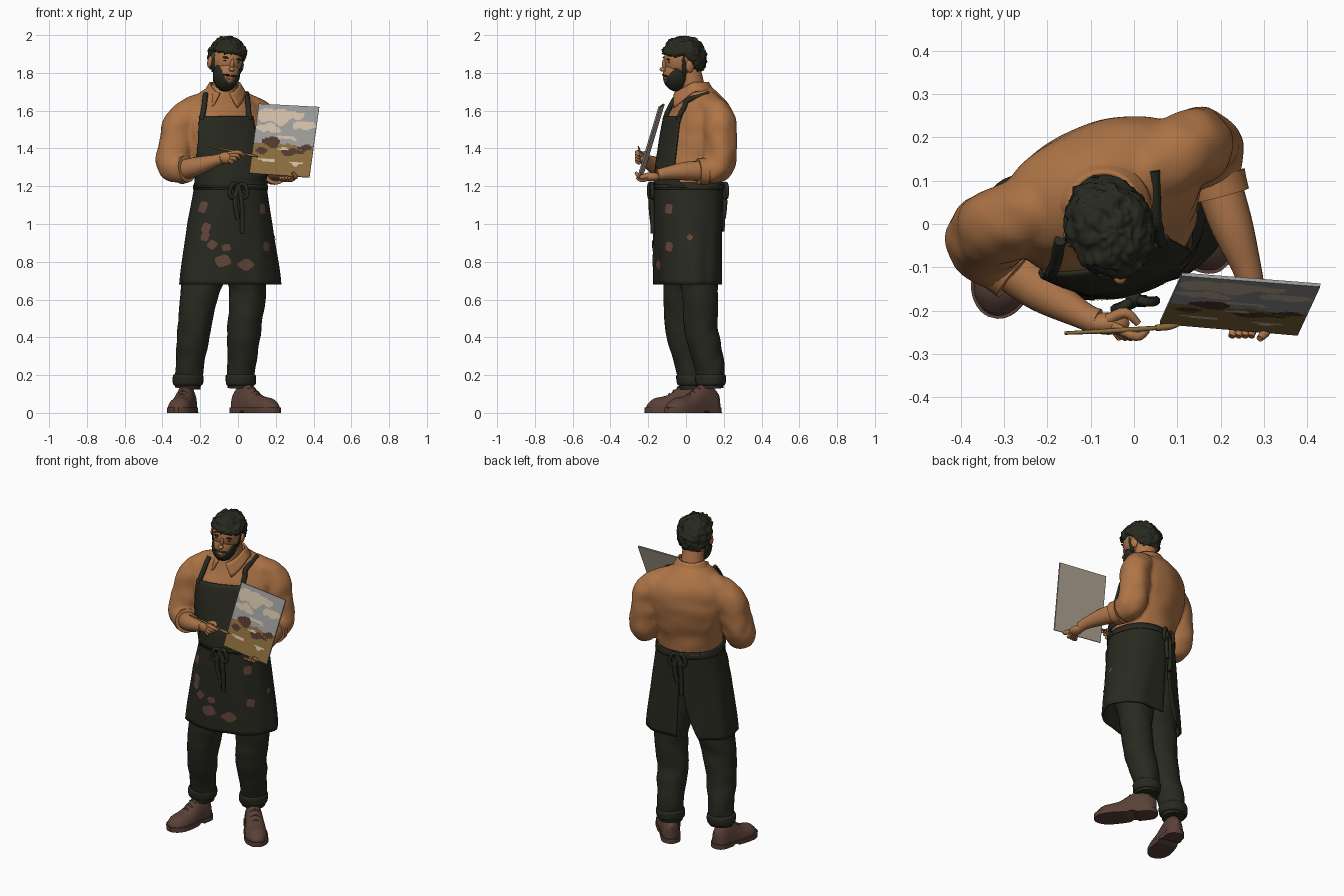
import bpy, bmesh, math
from mathutils import Vector, Matrix, noise

if "Cube" in bpy.data.objects:
    bpy.data.objects.remove(bpy.data.objects["Cube"])

def material(name, r, g, b):
    m = bpy.data.materials.new(name)
    m.diffuse_color = (r, g, b, 1)
    m.use_nodes = True
    m.node_tree.nodes["Principled BSDF"].inputs["Base Color"].default_value = m.diffuse_color
    return m

SHIRT = material("shirt_tan", .42, .175, .062)
SKIN = material("skin", .42, .18, .07)
CLOTH = HAIR = material("dark_cloth_and_hair", .021, .022, .014)
SHOE = material("shoe_brown", .10, .052, .038)
SPOT = material("spot_brown", .13, .062, .042)
CREAM = material("paint_cream", .62, .50, .38)
GREY = material("paint_grey", .32, .32, .31)
GOLD = material("paint_ochre", .25, .15, .045)
UMBER = material("paint_umber", .08, .04, .028)
BACK = material("canvas_back", .42, .36, .28)

# ---------- helpers ----------
def finish(bm, name, mats, thick=0, angle=50):
    me = bpy.data.meshes.new(name)
    bm.to_mesh(me)
    bm.free()
    ob = bpy.data.objects.new(name, me)
    bpy.context.collection.objects.link(ob)
    for m in mats:
        me.materials.append(m)
    if thick:
        s = ob.modifiers.new("thickness", 'SOLIDIFY')
        s.thickness, s.offset = thick, 0
    bpy.ops.object.select_all(action='DESELECT')
    ob.select_set(True)
    bpy.context.view_layer.objects.active = ob
    bpy.ops.object.shade_smooth_by_angle(angle=math.radians(angle))
    return ob

def patch(name, f, nu, nv, mats, thick=0, caps=False, paint=None):
    """Grid surface from f(u, v); caps=True welds it into a closed tube."""
    bm = bmesh.new()
    vs = [[bm.verts.new(f(i / nu, j / nv)) for i in range(nu + 1)] for j in range(nv + 1)]
    for j in range(nv):
        for i in range(nu):
            fa = bm.faces.new((vs[j][i], vs[j][i+1], vs[j+1][i+1], vs[j+1][i]))
            if paint:
                fa.material_index = paint((i + .5) / nu, (j + .5) / nv)
    if caps:
        bmesh.ops.remove_doubles(bm, verts=bm.verts[:], dist=1e-5)
        bmesh.ops.holes_fill(bm, edges=bm.edges[:], sides=0)
        bmesh.ops.recalc_face_normals(bm, faces=bm.faces[:])
    return finish(bm, name, mats, thick)

def sample(pts, u):
    """Smooth curve through tuples, u in index units."""
    n = len(pts)
    i = max(0, min(int(u), n - 2))
    t = u - i
    p = [pts[max(0, min(n - 1, i + k))] for k in (-1, 0, 1, 2)]
    return [.5 * (2*b + (c-a)*t + (2*a-5*b+4*c-d)*t*t + (3*b-a-3*c+d)*t**3) for a, b, c, d in zip(*p)]

def limb(name, pts, mat, wrinkle=0, freq=14, nu=20, per=8):
    """Round tube through (x, y, z, radius) points."""
    nv = per * (len(pts) - 1)
    S = [sample(pts, k / per) for k in range(nv + 1)]
    P = [Vector(s[:3]) for s in S]
    frames, prev = [], Vector((0, 0, 1))
    side = Vector((1, 0, 0))
    for k in range(nv + 1):
        t = (P[min(k + 1, nv)] - P[max(k - 1, 0)]).normalized()
        side = prev.rotation_difference(t) @ side
        prev = t
        frames.append((side.copy(), t.cross(side)))
    def f(u, v):
        k = round(v * nv)
        a = u % 1 * 2 * math.pi
        d = frames[k][0] * math.cos(a) + frames[k][1] * math.sin(a)
        q = P[k] + d * S[k][3]
        return q + d * S[k][3] * wrinkle * noise.noise(q * freq)
    return patch(name, f, nu, nv, [mat], caps=True)

def ball(name, loc, scale, mat, M=Matrix(), fn=None, seg=24):
    bm = bmesh.new()
    bmesh.ops.create_uvsphere(bm, u_segments=seg, v_segments=seg * 3 // 4, radius=1)
    for v in bm.verts:
        w = v.co * (fn(v.co) if fn else 1)
        v.co = M @ (Vector(loc) + Vector(w[i] * scale[i] for i in range(3)))
    return finish(bm, name, [mat], angle=80)

def surf(rings, z, a, off=0, fold=0):
    """Point on a body made of (x, y, z, rx, ry, yaw) rings."""
    i = 0
    while i < len(rings) - 2 and z > rings[i + 1][2]:
        i += 1
    x, y, _, rx, ry, yaw = sample(rings, i + (z - rings[i][2]) / (rings[i+1][2] - rings[i][2]))
    k = 1 + fold * (math.sin(a * 7 + z * 3) + .6 * math.sin(a * 12 - z * 5))
    c, s = math.cos(a), math.sin(a)
    px = math.copysign(abs(c) ** .88, c) * (rx * k + off)
    py = math.copysign(abs(s) ** .88, s) * (ry * k + off)
    w = math.radians(yaw)
    return Vector((x + px * math.cos(w) - py * math.sin(w), y + px * math.sin(w) + py * math.cos(w), z))

def front_angle(rings, x, z):
    return min((-math.pi * (k / 200) * 1.1 + .15 for k in range(201)), key=lambda a: abs(surf(rings, z, a).x - x))

# ---------- torso and sleeves, fused into one shirt ----------
TORSO = [(-.04, .015, 1.17, .175, .165, 18), (-.05, .03, 1.3, .195, .165, 20), (-.07, .06, 1.45, .225, .165, 23),
         (-.08, .075, 1.56, .235, .155, 23), (-.085, .08, 1.63, .2, .13, 23), (-.085, .07, 1.69, .13, .1, 23),
         (-.075, .055, 1.74, .07, .07, 20)]
parts = [
    patch("shirt", lambda u, v: surf(TORSO, 1.17 + .57 * v, u % 1 * 2 * math.pi,
          .008 * noise.noise(Vector((u % 1 * 9, v * 7, 0))), .006 * (1 - v)), 64, 40, [SHIRT], caps=True),
    limb("left_sleeve", [(-.12, .05, 1.65, .065), (-.23, .03, 1.6, .08), (-.305, .0, 1.535, .088), (-.328, -.02, 1.43, .092),
         (-.342, -.045, 1.315, .088), (-.285, -.105, 1.285, .07)], SHIRT, .12, nu=32),
    limb("right_sleeve", [(-.03, .09, 1.65, .065), (.07, .14, 1.605, .08), (.135, .18, 1.54, .085), (.148, .18, 1.43, .088),
         (.165, .172, 1.31, .085), (.19, .1, 1.28, .068)], SHIRT, .12, nu=32)]
bpy.ops.object.select_all(action='DESELECT')
for ob in parts:
    ob.select_set(True)
bpy.context.view_layer.objects.active = parts[0]
bpy.ops.object.join()
m = parts[0].modifiers.new("fuse", 'REMESH')
m.mode, m.voxel_size, m.use_smooth_shade = 'VOXEL', .009, True
m = parts[0].modifiers.new("soften", 'SMOOTH')
m.factor, m.iterations = .5, 14
limb("left_cuff", [(-.305, -.085, 1.285, .074), (-.27, -.115, 1.292, .072)], SHIRT, .05)
limb("right_cuff", [(.188, .11, 1.28, .072), (.2, .065, 1.278, .069)], SHIRT, .05)

def collar(u, v):
    a = math.radians(-70 + 20 * v) + u * math.radians(320 - 40 * v)
    front = max(0, -math.sin(a))
    r = .076 + .03 * v
    return Vector((-.07 + r * math.cos(a), .04 - .03 * front + r * math.sin(a),
                   1.75 - .05 * v - .06 * front - .05 * v * front))
patch("shirt_collar", collar, 40, 4, [SHIRT], thick=.01)

# ---------- arms and hands ----------
limb("left_forearm", [(-.31, -.08, 1.28, .055), (-.22, -.15, 1.305, .05), (-.12, -.21, 1.335, .032),
     (-.085, -.225, 1.345, .03)], SKIN)
limb("right_forearm", [(.185, .12, 1.28, .055), (.225, .0, 1.28, .049), (.26, -.1, 1.27, .034),
     (.272, -.15, 1.26, .03)], SKIN)
ball("left_palm", (-.06, -.23, 1.35), (.05, .026, .032), SKIN)
ball("right_palm", (.275, -.185, 1.25), (.033, .05, .024), SKIN)
for i in range(4):
    limb("left_finger", [(-.05, -.235, 1.375 - .014 * i, .011), (.005 - .012 * i, -.26, 1.38 - .016 * i, .011),
         (.03 - .022 * i, -.245, 1.362 - .014 * i, .008)], SKIN, nu=10, per=4)
    limb("right_finger", [(.27 + .012 * (i - 1), -.2, 1.24, .011), (.25 + .014 * (i - 1), -.235, 1.232, .011),
         (.24 + .015 * (i - 1), -.26, 1.245, .008)], SKIN, nu=10, per=4)
limb("left_thumb", [(-.06, -.22, 1.37, .013), (-.02, -.205, 1.38, .012), (.01, -.23, 1.372, .008)], SKIN, nu=10, per=4)
limb("right_thumb", [(.295, -.21, 1.25, .013), (.305, -.245, 1.25, .012), (.29, -.265, 1.272, .008)], SKIN, nu=10, per=4)
limb("brush_handle", [(-.16, -.252, 1.41, .004), (-.02, -.245, 1.385, .006), (.05, -.24, 1.368, .005)], GOLD, nu=8)
limb("brush_tip", [(.05, -.24, 1.368, .007), (.08, -.237, 1.362, .008), (.105, -.234, 1.357, .002)], GOLD, nu=8)

# ---------- trousers and shoes ----------
LEGS = {"left": [(-.265, .03, .13, .066), (-.255, .02, .25, .076), (-.235, -.015, .42, .088), (-.205, -.02, .62, .1),
                 (-.15, .01, .85, .12), (-.11, .02, 1.12, .12)],
        "right": [(.015, .13, .13, .068), (.018, .125, .25, .078), (.035, .08, .45, .089), (.05, .075, .65, .098),
                  (.04, .05, .85, .12), (.03, .03, 1.12, .12)]}
for side, pts in LEGS.items():
    limb(side + "_trouser_leg", pts, CLOTH, .09, 12, nu=28, per=12)
    x, y = pts[0][:2]
    limb(side + "_trouser_cuff", [(x, y, .145, .07), (x, y, .155, .079), (x, y, .195, .081), (x, y, .205, .072)],
         CLOTH, .06, nu=28, per=3)

PROFILE = [(.046, .1), (.05, .14), (.052, .158), (.056, .135), (.062, .1), (.064, .085), (.06, .078), (.055, .06)]
def shoe(side, heel, toe):
    h = Vector((*heel, 0))
    d = Vector((*toe, 0)) - h
    s = Vector((-d.y, d.x, 0)).normalized()
    def outline(v):             # position, width, height with rounded heel and toe
        t = (1 - math.cos(math.pi * v)) / 2
        e = max(0, (t - .78) / .22, (.14 - t) / .14)
        w, top = sample(PROFILE, t * 7)
        r = math.sqrt(max(.02, 1 - e * e))
        return t, w * r, top * (r ** .5 if t > .5 else 1)
    def upper(u, v):
        t, w, top = outline(v)
        a = u % 1 * 2 * math.pi
        return h + d * t + s * w * math.cos(a) + Vector((0, 0, .015 + (top - .015) * max(0, math.sin(a)) ** .8))
    def sole(u, v):
        t, w, _ = outline(v)
        a = u % 1 * 2 * math.pi
        lift = .01 if .34 < t < .45 else 0
        return h + d * (t * 1.03 - .015) + s * (w + .005) * math.cos(a) + Vector((0, 0, .028 if math.sin(a) > 0 else lift))
    patch(side + "_shoe", upper, 28, 32, [SHOE], caps=True)
    patch(side + "_shoe_sole", sole, 28, 32, [SHOE], caps=True)
    for k in (.42, .5, .58):    # laces
        t = sample(PROFILE, k * 7)[1]
        p, q = h + d * k - s * .025, h + d * k + s * .025
        limb(side + "_lace", [(p.x, p.y, t - .012, .005), (*(h + d * k).xy, t + .002, .005), (q.x, q.y, t - .012, .005)],
             SHOE, nu=8, per=4)
shoe("left", (-.255, .085), (-.325, -.212))
shoe("right", (-.022, .172), (.205, -.098))

# ---------- apron ----------
SKIRT = [(-.045, .01, .68, .265, .168, 12), (-.045, .01, 1.0, .222, .172, 14), (-.04, .015, 1.22, .184, .174, 16)]
def skirt(u, v, off=0):
    z = 1.22 - .54 * v
    a0 = math.pi / 2 + .02 + .36 * v ** 3
    a1 = math.pi * 2.5 - .02 - .03 * v
    return surf(SKIRT, z, a0 + (a1 - a0) * u, off, .018 * v)
patch("apron_skirt", skirt, 120, 24, [CLOTH], thick=.01)
patch("apron_waistband", lambda u, v: skirt(u, .02 + v * .05, .006), 80, 3, [CLOTH], thick=.006)
def bib(u, v):
    z = 1.19 + .38 * v
    a0 = front_angle(TORSO, -.212 + .014 * v, z)
    a1 = front_angle(TORSO, .14 - .075 * v, z)
    return surf(TORSO, z, a0 + (a1 - a0) * u, .016)
patch("apron_bib", bib, 24, 16, [CLOTH], thick=.01)
for side, x0, x1 in (("left", -.188, -.165), ("right", .055, .035)):
    path = []
    for k in range(5):          # strap lies on the chest and ends under the collar
        z = 1.55 + .035 * k
        x = x0 + (x1 - x0) * k / 4
        path.append((*surf(TORSO, z, front_angle(TORSO, x, z), .012), .014))
    limb(side + "_apron_strap", path, CLOTH, nu=10)

def bow(name, p, out, drop):
    o, p = Vector(out).normalized(), Vector(p)
    s = Vector((-o.y, o.x, 0))
    ball(name + "_knot", p, (.02, .018, .018), CLOTH, seg=12)
    for k in (-1, 1):
        path = [(0, .0, 0), (.03, .015, .012), (.048, .015, -.035), (.03, .012, -.06), (0, .005, -.005)]
        limb(name + "_loop", [(*(p + s * k * x + o * y + Vector((0, 0, z))), .011) for x, y, z in path], CLOTH, nu=8, per=5)
        path = [(0, .005, 0), (.018, .012, -.08), (.012 + .01 * k, .008, -drop * (.85 + .15 * k))]
        limb(name + "_tail", [(*(p + s * k * x + o * y + Vector((0, 0, z))), .013) for x, y, z in path], CLOTH, nu=8, per=5)
bow("front_bow", (.0, -.172, 1.2), (.2, -1, 0), .25)
bow("back_bow", (-.08, .19, 1.2), (-.28, 1, 0), .24)

# paint spots lying on the skirt
SPOTS = [(-.18, 1.09, .032), (-.165, .98, .028), (-.172, .935, .026), (-.135, .89, .024), (-.065, .875, .019),
         (-.08, .805, .032), (.04, .785, .03), (.145, .88, .026), (.125, 1.08, .028), (.19, .93, .016)]
for x, z, r in SPOTS:
    a = front_angle(SKIRT, x, z)
    def spot(u, v):
        t = u % 1 * 2 * math.pi
        q = r * v * (1 + .1 * math.sin(4 * t + x * 40))
        zz = z + q * math.sin(t)
        return surf(SKIRT, zz, a + q * math.cos(t) / .2, .0085, .018 * (1.22 - zz) / .54)
    patch("paint_spot", spot, 20, 3, [SPOT])

# ---------- head ----------
limb("neck", [(-.075, .05, 1.64, .075), (-.07, .035, 1.72, .066), (-.065, .015, 1.82, .062)], SKIN)
HEAD = (Matrix.Translation((-.062, -.018, 1.85)) @ Matrix.Rotation(math.radians(17), 4, 'Z')
        @ Matrix.Rotation(math.radians(6), 4, 'X') @ Matrix.Rotation(math.radians(8), 4, 'Y'))
ball("skull", (0, .01, .02), (.084, .11, .11), SKIN, HEAD)
ball("jaw", (0, -.035, -.05), (.066, .073, .088), SKIN, HEAD)
ball("nose_bridge", (0, -.1, .004), (.01, .014, .032), SKIN, HEAD)
ball("nose_tip", (0, -.111, -.02), (.015, .017, .012), SKIN, HEAD)
ball("lips", (0, -.105, -.068), (.02, .007, .007), SKIN, HEAD)

def hair(v):
    s = min(1, max(0, (v.y + .25) / .8))
    line = .26 - .96 * s * s * (3 - 2 * s) + .12 * noise.noise(v * 5)
    curl = noise.noise(v * 3.5) * .12 + noise.noise(v * 8) * .08
    return 1 + curl if v.z > line else .74
ball("hair", (.002, .008, .03), (.103, .12, .115), HAIR, HEAD, hair, 80)

def beard(v):
    line = -.52 + 1.15 * abs(v.x) ** 1.5
    return 1 + .03 * noise.noise(v * 8) if v.z < line else .85
ball("beard", (0, -.035, -.05), (.071, .079, .096), HAIR, HEAD, beard, 64)
for k in (-1, 1):
    ball("ear", (k * .088, .012, -.005), (.012, .022, .032), SKIN, HEAD)
    ball("sideburn", (k * .075, -.015, .0), (.01, .014, .055), HAIR, HEAD)
    ball("moustache", (k * .018, -.103, -.053), (.021, .008, .005), HAIR, HEAD)
    ball("eyebrow", (k * .034, -.089, .036), (.02, .007, .005), HAIR, HEAD)
    ball("eye", (k * .034, -.087, .019), (.012, .005, .003), HAIR, HEAD)

# ---------- painted canvas ----------
TL, TR, BR, BL = map(Vector, ((.11, -.12, 1.637), (.43, -.145, 1.62), (.378, -.257, 1.247), (.06, -.23, 1.27)))
N = (TR - TL).cross(BL - TL).normalized()
N *= -1 if N.y < 0 else 1     # points to the back
def sheet(u, v, off=0):
    return BL.lerp(BR, u).lerp(TL.lerp(TR, u), v) + N * off
CLOUDS = [(.3, .84, .3, .11), (.8, .72, .2, .07), (.2, .66, .22, .05), (.62, .86, .16, .05), (.5, .52, .2, .035)]
DARKS = [(.28, .47, .15, .07), (.66, .34, .2, .045), (.15, .33, .1, .03), (.85, .42, .13, .03)]
LIGHTS = [(.25, .2, .14, .03), (.75, .18, .12, .03), (.5, .38, .1, .025)]
def paint(u, v):
    w = .12 * noise.noise(Vector((u * 6, v * 9, 2)))
    inside = lambda L: any(((u - a) / c) ** 2 + ((v + w * .4 - b) / d) ** 2 < 1 + 2 * w for a, b, c, d in L)
    if inside(DARKS):
        return 3
    if v + w * .4 > .44:
        return 1 if inside(CLOUDS) else 0
    return 1 if inside(LIGHTS) else 2
patch("canvas_painting", lambda u, v: sheet(u, v, -.001), 44, 50, [GREY, CREAM, GOLD, UMBER], paint=paint)
bm = bmesh.new()
f4, b4 = [[bm.verts.new(sheet(u, v, o)) for u, v in ((0, 0), (1, 0), (1, 1), (0, 1))] for o in (0, .008)]
bm.faces.new(f4)
bm.faces.new(b4[::-1]).material_index = 1
for i in range(4):
    bm.faces.new((f4[i], b4[i], b4[(i + 1) % 4], f4[(i + 1) % 4]))
bmesh.ops.recalc_face_normals(bm, faces=bm.faces[:])
finish(bm, "canvas_board", [GREY, BACK], angle=20)
